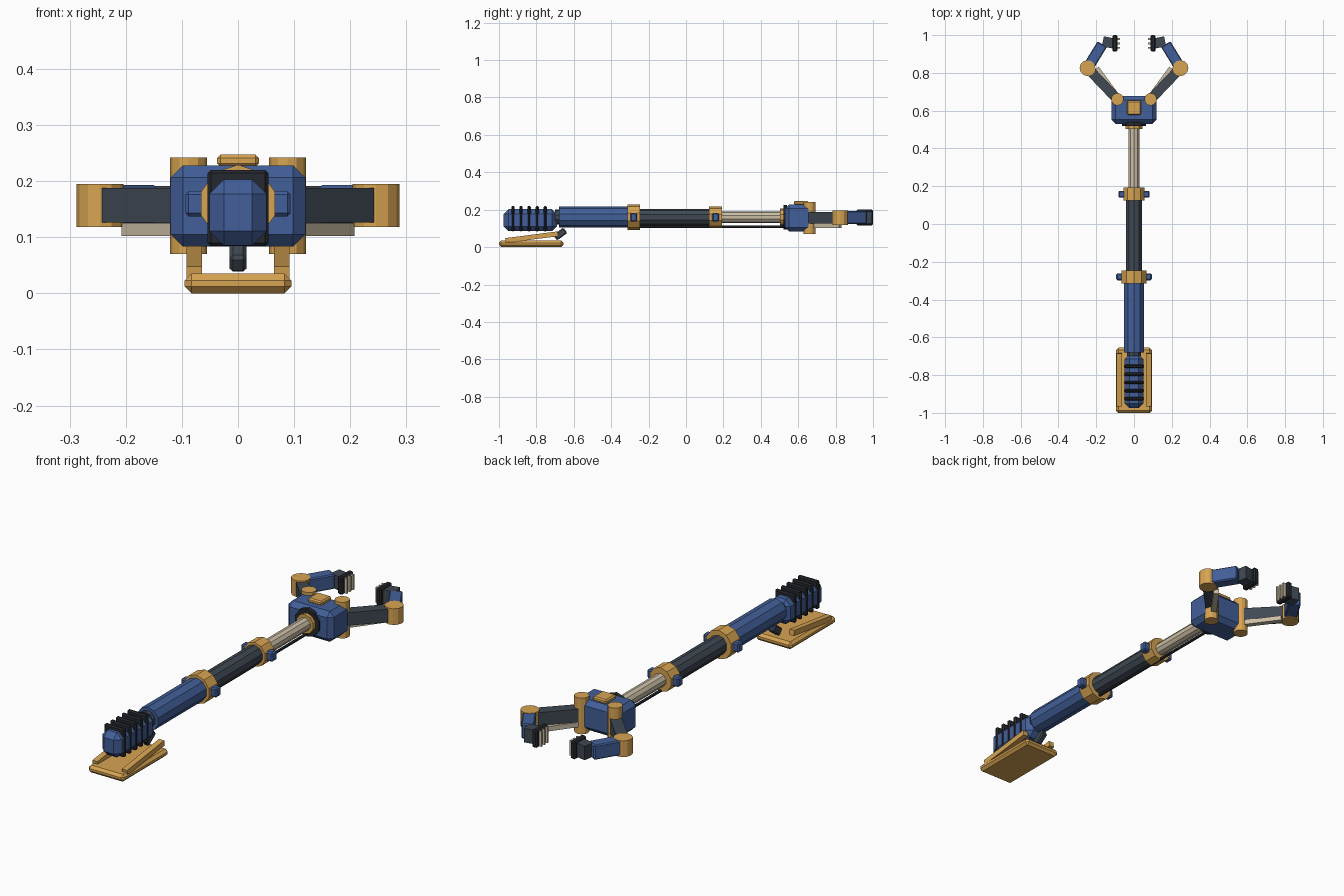
import bpy, math
from mathutils import Vector, Matrix

if "Cube" in bpy.data.objects:
    bpy.data.objects.remove(bpy.data.objects["Cube"])


def material(name, rgb):
    m = bpy.data.materials.new(name)
    m.diffuse_color = (*rgb, 1)
    m.use_nodes = True
    m.node_tree.nodes["Principled BSDF"].inputs["Base Color"].default_value = m.diffuse_color
    return m


BLUE = material("blue paint", (0.055, 0.115, 0.32))
GOLD = material("ochre metal", (0.68, 0.37, 0.085))
DARK = material("dark steel", (0.05, 0.065, 0.085))
BLACK = material("black rubber", (0.018, 0.021, 0.027))
TAN = material("pale metal", (0.60, 0.52, 0.38))


def finish(name, mat, bevel):
    o = bpy.context.object
    o.name = name
    o.data.materials.append(mat)
    if bevel:
        b = o.modifiers.new("chamfer", 'BEVEL')
        b.width, b.segments, b.limit_method = bevel, 1, 'ANGLE'
        b.angle_limit = math.radians(50)
    return o


def box(name, lo, hi, mat, bevel=0.0):
    lo, hi = Vector(lo), Vector(hi)
    bpy.ops.mesh.primitive_cube_add(size=1)
    bpy.context.object.data.transform(
        Matrix.Translation((lo + hi) / 2) @ Matrix.Diagonal((*(hi - lo), 1)))
    return finish(name, mat, bevel)


def beam(name, p, q, width, height, mat, bevel=0.0):
    """Box running from p to q, kept level across its width."""
    p, q = Vector(p), Vector(q)
    along = (q - p).normalized()
    side = along.cross(Vector((0, 0, 1))).normalized()
    rot = Matrix((side, along, side.cross(along))).transposed().to_4x4()
    bpy.ops.mesh.primitive_cube_add(size=1)
    bpy.context.object.data.transform(
        Matrix.Translation((p + q) / 2) @ rot
        @ Matrix.Diagonal((width, (q - p).length, height, 1)))
    return finish(name, mat, bevel)


def tube(name, y0, y1, r, mat, sides=10, z=0.16, bevel=0.0):
    bpy.ops.mesh.primitive_cylinder_add(vertices=sides, radius=r, depth=y1 - y0)
    bpy.context.object.data.transform(
        Matrix.Translation((0, (y0 + y1) / 2, z)) @ Matrix.Rotation(math.pi / 2, 4, 'X'))
    return finish(name, mat, bevel)


def pin(name, x, y, r, z0, z1, mat):
    bpy.ops.mesh.primitive_cylinder_add(vertices=12, radius=r, depth=z1 - z0)
    bpy.context.object.data.transform(Matrix.Translation((x, y, (z0 + z1) / 2)))
    return finish(name, mat, 0)


# foot plate and its supports
box("foot_plate", (-0.095, -1.0, 0), (0.095, -0.655, 0.035), GOLD, 0.012)
beam("foot_pivot", (0, -0.70, 0.05), (0, -0.645, 0.09), 0.03, 0.036, DARK, 0.006)

# motor housing with cooling fins
box("motor_housing", (-0.051, -0.975, 0.085), (0.051, -0.69, 0.203), BLUE, 0.026)
for i in range(5):
    y = -0.925 + i * 0.043
    box(f"cooling_fin_{i + 1}", (-0.054, y - 0.009, 0.084), (0.054, y + 0.009, 0.22), BLACK, 0.006)
tube("motor_neck", -0.70, -0.66, 0.04, DARK)

# telescoping arm
tube("outer_tube", -0.68, -0.30, 0.056, BLUE)
tube("middle_tube", -0.32, 0.14, 0.045, DARK)
tube("inner_tube", 0.12, 0.54, 0.031, TAN)
tube("cable_rod", -0.26, 0.56, 0.007, BLACK, 6, 0.108)
for name, y, r in (("rear", -0.28, 0.069), ("front", 0.158, 0.058)):
    tube(name + "_collar", y - 0.034, y + 0.034, r, GOLD)
    for s, side in ((-1, "left"), (1, "right")):
        a, b = sorted((s * (r - 0.012), s * (r + 0.025)))
        box(f"{name}_collar_bolt_{side}", (a, y - 0.018, 0.137), (b, y + 0.018, 0.182), BLUE, 0.006)
tube("wrist_ring", 0.503, 0.535, 0.046, GOLD)
tube("wrist_flange", 0.52, 0.54, 0.066, BLACK)

# palm block
box("palm_block", (-0.12, 0.53, 0.083), (0.12, 0.678, 0.228), BLUE, 0.022)
box("palm_cap", (-0.037, 0.577, 0.225), (0.037, 0.653, 0.247), GOLD, 0.006)

# both fingers and the foot struts, mirrored left and right
for s, side in ((-1, "left"), (1, "right")):
    beam(f"foot_strut_{side}", (s * 0.078, -0.965, 0.035), (s * 0.078, -0.685, 0.071),
         0.027, 0.026, GOLD)
    pin(f"knuckle_{side}", s * 0.088, 0.66, 0.033, 0.07, 0.242, GOLD)
    pin(f"elbow_{side}", s * 0.246, 0.825, 0.042, 0.118, 0.195, GOLD)
    beam(f"upper_finger_{side}", (s * 0.088, 0.66, 0.157), (s * 0.246, 0.825, 0.157),
         0.052, 0.062, DARK)
    beam(f"finger_link_{side}", (s * 0.085, 0.672, 0.114), (s * 0.197, 0.825, 0.114),
         0.026, 0.023, TAN)
    beam(f"lower_finger_{side}", (s * 0.246, 0.825, 0.158), (s * 0.168, 0.952, 0.158),
         0.058, 0.07, BLUE, 0.005)
    beam(f"finger_tip_{side}", (s * 0.165, 0.967, 0.158), (s * 0.105, 0.955, 0.158),
         0.054, 0.066, DARK)
    a, b = sorted((s * 0.088, s * 0.115))
    box(f"grip_pad_{side}", (a, 0.912, 0.116), (b, 1.0, 0.2), BLACK, 0.006)
    for i in range(3):
        y = 0.933 + i * 0.023
        a, b = sorted((s * 0.075, s * 0.092))
        box(f"grip_ridge_{side}_{i + 1}", (a, y - 0.005, 0.122), (b, y + 0.005, 0.194), TAN)
